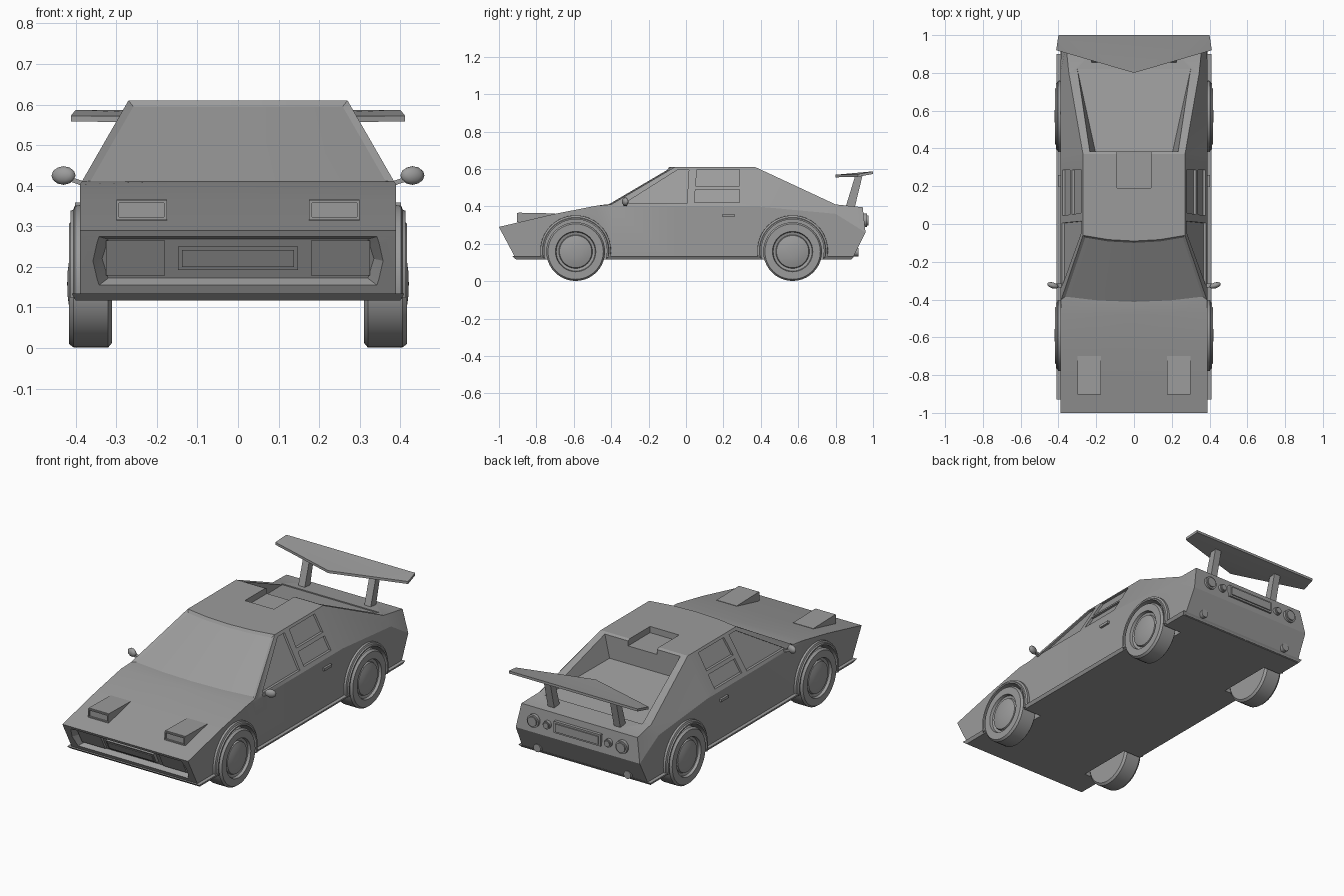
import bpy, bmesh, math
from mathutils import Matrix, Vector

if "Cube" in bpy.data.objects:
    bpy.data.objects.remove(bpy.data.objects["Cube"])

grey = bpy.data.materials.new("plain grey")
grey.use_nodes = True
grey.diffuse_color = (0.33, 0.33, 0.33, 1)
grey.node_tree.nodes["Principled BSDF"].inputs["Base Color"].default_value = grey.diffuse_color

SIDES = ((1, "left"), (-1, "right"))
AXLES = ((-0.59, "front"), (0.57, "rear"))
HUB_Z = 0.158


def finish(name, bm, angle=30):
    bmesh.ops.recalc_face_normals(bm, faces=bm.faces)
    mesh = bpy.data.meshes.new(name)
    bm.to_mesh(mesh)
    bm.free()
    mesh.materials.append(grey)
    obj = bpy.data.objects.new(name, mesh)
    bpy.context.collection.objects.link(obj)
    shade(obj, angle)
    return obj


def shade(obj, angle):
    bpy.ops.object.select_all(action="DESELECT")
    obj.select_set(True)
    bpy.context.view_layer.objects.active = obj
    bpy.ops.object.shade_smooth_by_angle(angle=math.radians(angle))


def hull(name, points):
    bm = bmesh.new()
    for p in points:
        bm.verts.new(p)
    res = bmesh.ops.convex_hull(bm, input=bm.verts)
    bmesh.ops.delete(bm, geom=list(set(res["geom_unused"] + res["geom_interior"])), context="VERTS")
    bmesh.ops.dissolve_limit(bm, angle_limit=0.01, verts=bm.verts, edges=bm.edges)
    return finish(name, bm, 10)


def box(name, x, y, z):
    return hull(name, [(a, b, c) for a in x for b in y for c in z])


def cylinder(name, radius, start, end, axis, segments=32):
    bm = bmesh.new()
    a, b = Vector(start), Vector(end)
    rot = Matrix.Rotation(math.pi / 2, 4, axis)
    bmesh.ops.create_cone(bm, cap_ends=True, segments=segments, radius1=radius, radius2=radius,
                          depth=(b - a).length, matrix=Matrix.Translation((a + b) / 2) @ rot)
    return finish(name, bm)


def cut(obj, cutters):
    for c in cutters:
        mod = obj.modifiers.new("cut", "BOOLEAN")
        mod.operation, mod.solver, mod.object = "DIFFERENCE", "EXACT", c
        bpy.context.view_layer.objects.active = obj
        bpy.ops.object.modifier_apply(modifier=mod.name)
    shade(obj, 20)


def side_x(z):
    return 0.39 - (z - 0.40) * 0.57


def nose_y(z, depth=0):
    return -1 + (0.29 - z) * 0.53 + depth


# Body shell: bottom y, belt (y, z, x), top (y, z, x), forward bow
SECTIONS = [
    (-0.91, (-0.99, 0.27, 0.39), (-1.0, 0.29, 0.39), 0),
    (-0.70, (-0.70, 0.345, 0.39), (-0.70, 0.36, 0.39), 0),
    (-0.48, (-0.48, 0.385, 0.39), (-0.48, 0.403, 0.39), 0),
    (-0.40, (-0.40, 0.40, 0.39), (-0.40, 0.41, 0.385), 0.03),
    (-0.06, (-0.06, 0.40, 0.39), (-0.06, 0.61, 0.27), 0.03),
    (0.37, (0.37, 0.40, 0.39), (0.37, 0.61, 0.27), 0),
    (0.80, (0.80, 0.36, 0.39), (0.80, 0.41, 0.345), 0),
    (0.89, (0.96, 0.26, 0.385), (0.945, 0.395, 0.36), 0),
]
bm = bmesh.new()
rings = []
for low, (by, bz, bx), (ty, tz, tx), bow in SECTIONS:
    pts = [(-0.39, low, 0.12), (-bx, by, bz)]
    pts += [(t * tx, ty - bow * (1 - t * t), tz) for t in (-1, -0.5, 0, 0.5, 1)]
    pts += [(bx, by, bz), (0.39, low, 0.12)]
    rings.append([bm.verts.new(p) for p in pts])
windshield = []
for k, (a, b) in enumerate(zip(rings, rings[1:])):
    for i in range(9):
        j = (i + 1) % 9
        f = bm.faces.new((a[i], a[j], b[j], b[i]))
        if k == 3 and 2 <= i <= 5:
            windshield.append(f)
bm.faces.new(rings[0])
bm.faces.new(rings[-1][1:8])
bm.faces.new([rings[-1][i] for i in (0, 1, 7, 8)])
bmesh.ops.recalc_face_normals(bm, faces=bm.faces)
bmesh.ops.inset_region(bm, faces=windshield, thickness=0.016, depth=-0.008, use_even_offset=True)
body = finish("body", bm, 20)

# Wheel wells, shared by body and sill
wells = [cylinder("well", 0.168, (s * 0.29, y, HUB_Z + 0.005), (s * 0.5, y, HUB_Z + 0.005), "Y", 48)
         for s, _ in SIDES for y, _ in AXLES]
cutters = []

# Side windows
WINDOWS = [
    [(-0.33, 0.415), (0.005, 0.415), (0.015, 0.595), (-0.045, 0.595)],
    [(0.045, 0.42), (0.285, 0.42), (0.285, 0.49), (0.05, 0.49)],
    [(0.05, 0.508), (0.285, 0.508), (0.285, 0.597), (0.06, 0.597)],
]
for s, _ in SIDES:
    for poly in WINDOWS:
        cutters.append(hull("window_cut", [(s * (side_x(z) + d), y, z) for y, z in poly for d in (0.05, -0.014)]))

# Engine deck between the rear buttresses, roof notch, nose recess
deck = []
for s, _ in SIDES:
    deck += [(s * 0.245, 0.385, 0.65), (s * 0.205, 0.385, 0.475),
             (s * 0.34, 0.82, 0.65), (s * 0.30, 0.82, 0.402)]
cutters.append(hull("deck_cut", deck))
cutters.append(box("notch_cut", (-0.09, 0.09), (0.19, 0.41), (0.575, 0.7)))
nose = []
for x, low, high, d in ((0.37, 0.145, 0.278, -0.02), (0.335, 0.172, 0.268, 0.035)):
    mid = (low + high) / 2
    for s, _ in SIDES:
        nose += [(s * (x - 0.015), nose_y(z, d), z) for z in (low, high)]
        nose.append((s * x, nose_y(mid, d), mid))
cutters.append(hull("nose_cut", nose))
cut(body, wells + cutters)

# Sill plate with a lip all round
sill = hull("sill", [(s * x, y, z) for s, _ in SIDES for x, y, z in (
    (0.41, -0.93, 0.134), (0.40, -0.91, 0.117), (0.41, 0.90, 0.134), (0.40, 0.885, 0.117))])
cut(sill, wells)
for c in wells + cutters:
    bpy.data.objects.remove(c)

# Wheels and arches
WHEEL = [(0, 0.31), (0.145, 0.31), (0.157, 0.32), (0.157, 0.405), (0.148, 0.417), (0.108, 0.417),
         (0.104, 0.402), (0.09, 0.398), (0.086, 0.408), (0.06, 0.416), (0.03, 0.42), (0, 0.421)]
ARCH = [(0.167, 0.37), (0.167, 0.412), (0.175, 0.413), (0.178, 0.406), (0.188, 0.402), (0.19, 0.37)]


def sweep(name, profile, s, y, z, start, end, steps):
    bm = bmesh.new()
    full = end - start >= 360
    loops = []
    for k in range(steps if full else steps + 1):
        a = math.radians(start + (end - start) * k / steps)
        loops.append([bm.verts.new((s * x, y + r * math.cos(a), z + r * math.sin(a))) for r, x in profile])
    pairs = list(zip(loops, loops[1:]))
    n = len(profile)
    if full:
        pairs.append((loops[-1], loops[0]))
    else:
        bm.faces.new(loops[0])
        bm.faces.new(loops[-1])
    for a, b in pairs:
        for i in range(n - 1 if full else n):
            j = (i + 1) % n
            bm.faces.new((a[i], a[j], b[j], b[i]))
    bmesh.ops.remove_doubles(bm, verts=bm.verts, dist=0.0001)
    return finish(name, bm, 35)


for s, side in SIDES:
    for y, end in AXLES:
        sweep(f"{end}_{side}_wheel", WHEEL, s, y, HUB_Z, 0, 360, 40)
        sweep(f"{end}_{side}_arch", ARCH, s, y, HUB_Z + 0.005, -13, 193, 32)

for s, side in SIDES:
    # Headlight pod: wedge with a framed lens
    xs = (s * 0.175, s * 0.30)
    hull(f"{side}_headlight_pod", [(x, y, z) for x in xs for y, z in (
        (-0.895, 0.30), (-0.895, 0.366), (-0.70, 0.362), (-0.70, 0.34))])
    for zs in ((0.317, 0.323), (0.357, 0.363)):
        box(f"{side}_headlight_rim", xs, (-0.903, -0.89), zs)
    for x in (0.175, 0.293):
        box(f"{side}_headlight_rim_end", (s * x, s * (x + 0.007)), (-0.903, -0.89), (0.317, 0.363))

    # Lamp inside the nose
    hull(f"{side}_nose_lamp", [(s * x, nose_y(z, d), z) for x in (0.18, 0.325)
                               for z in (0.178, 0.265) for d in (0.022, 0.05)])

    # Door mirror on a short stalk
    bm = bmesh.new()
    bmesh.ops.create_icosphere(bm, subdivisions=2, radius=1, matrix=Matrix.Translation(
        (s * 0.43, -0.325, 0.425)) @ Matrix.Rotation(s * 0.3, 4, "Z") @ Matrix.Diagonal((0.031, 0.016, 0.023, 1)))
    finish(f"{side}_mirror", bm, 60)
    hull(f"{side}_mirror_stalk", [(s * x, y, z + d) for x, z in ((0.37, 0.395), (0.42, 0.412))
                                  for y in (-0.335, -0.315) for d in (0, 0.012)])

    box(f"{side}_door_handle", (s * 0.38, s * 0.402), (0.195, 0.26), (0.343, 0.358))

    # Tail lamps and exhaust
    for x, r, label in ((0.275, 0.036, "outer"), (0.19, 0.022, "inner")):
        cylinder(f"{side}_{label}_tail_lamp_rim", r, (s * x, 0.93, 0.325), (s * x, 0.968, 0.325), "X")
        cylinder(f"{side}_{label}_tail_lamp", r * 0.75, (s * x, 0.93, 0.325), (s * x, 0.975, 0.325), "X")
    cylinder(f"{side}_exhaust", 0.022, (s * 0.28, 0.86, 0.155), (s * 0.28, 0.922, 0.155), "X", 16)

    # Wing strut
    hull(f"{side}_wing_strut", [(s * x, y, z) for x in (0.185, 0.225) for y, z in (
        (0.85, 0.385), (0.90, 0.385), (0.905, 0.565), (0.945, 0.57))])

# Plates with raised rims, front and rear
hull("front_plate_rim", [(x, nose_y(z, d), z) for x in (-0.148, 0.148) for z in (0.192, 0.25) for d in (0.015, 0.05)])
hull("front_plate", [(x, nose_y(z, d), z) for x in (-0.138, 0.138) for z in (0.2, 0.242) for d in (0.01, 0.05)])
box("rear_plate_rim", (-0.145, 0.145), (0.93, 0.966), (0.295, 0.36))
box("rear_plate", (-0.133, 0.133), (0.93, 0.972), (0.305, 0.35))

# Rear wing: swept plan with a pointed leading edge
hull("rear_wing", [(s * x, y, z + d) for s, _ in SIDES for d in (0, 0.014) for x, y, z in (
    (0, 0.80, 0.555), (0.412, 0.92, 0.558), (0.40, 1.0, 0.573))])
